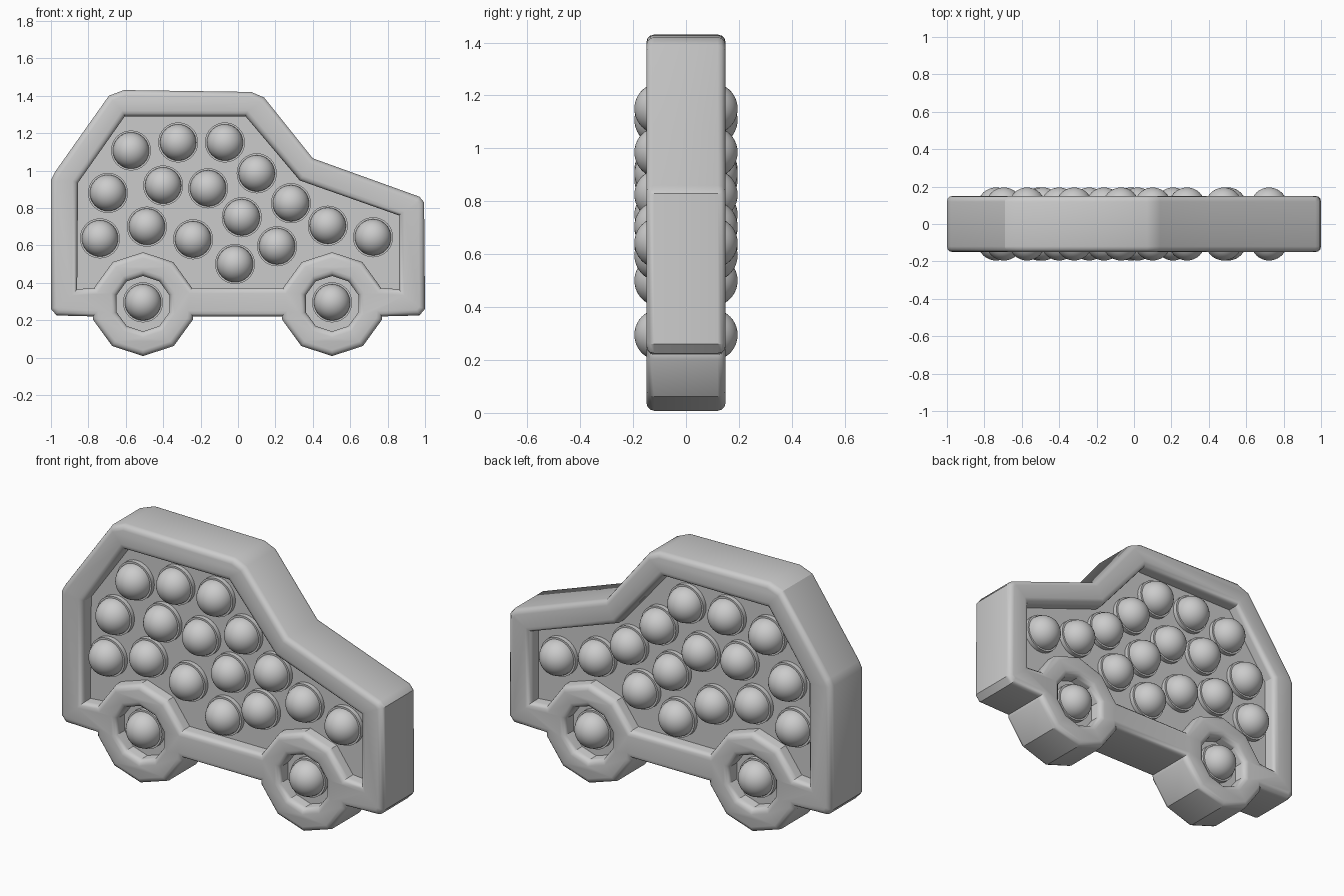
import bpy, bmesh, math
from mathutils import Matrix, Vector

cube = bpy.data.objects.get("Cube")
if cube:
    bpy.data.objects.remove(cube)

GREY = (0.6, 0.6, 0.6, 1)
mat = bpy.data.materials.new("silicone grey")
mat.use_nodes = True
mat.diffuse_color = GREY
mat.node_tree.nodes["Principled BSDF"].inputs["Base Color"].default_value = GREY

WHEELS = (-0.508, 0.503)
HUB_Z = 0.288
TYRE, HUB = 0.28, 0.148


def arc(cx, radius, start, stop, step):
    """Points of a ten-sided wheel between two angles."""
    return [(cx + radius * math.cos(math.radians(a)), HUB_Z + radius * math.sin(math.radians(a)))
            for a in range(start, stop, step)]


def extrude_outlines(name, outlines, half_depth, bevel=0.0, offset=0.0):
    """Fill closed outlines (inner ones become holes) and extrude along y."""
    curve = bpy.data.curves.new(name, "CURVE")
    curve.dimensions = "2D"
    curve.fill_mode = "BOTH"
    curve.extrude = half_depth - bevel
    curve.bevel_depth = bevel
    curve.bevel_resolution = 2
    curve.offset = offset - bevel
    for pts in outlines:
        spline = curve.splines.new("POLY")
        spline.points.add(len(pts) - 1)
        for p, (x, z) in zip(spline.points, pts):
            p.co = (x, z, 0, 1)
        spline.use_cyclic_u = True
    temp = bpy.data.objects.new(name + "_curve", curve)
    bpy.context.collection.objects.link(temp)
    bpy.context.view_layer.update()
    mesh = bpy.data.meshes.new_from_object(temp.evaluated_get(bpy.context.evaluated_depsgraph_get()))
    bpy.data.objects.remove(temp)
    mesh.transform(Matrix.Rotation(math.pi / 2, 4, "X"))
    bm = bmesh.new()
    bm.from_mesh(mesh)
    bmesh.ops.remove_doubles(bm, verts=bm.verts, dist=0.0005)
    bmesh.ops.recalc_face_normals(bm, faces=bm.faces)
    bm.to_mesh(mesh)
    bm.free()
    return add_object(name, mesh)


def add_object(name, mesh, angle=32):
    mesh.name = name
    mesh.materials.clear()
    mesh.materials.append(mat)
    obj = bpy.data.objects.new(name, mesh)
    bpy.context.collection.objects.link(obj)
    bpy.ops.object.select_all(action="DESELECT")
    obj.select_set(True)
    bpy.context.view_layer.objects.active = obj
    bpy.ops.object.shade_smooth_by_angle(angle=math.radians(angle))
    return obj


# Car silhouette, with the lower half of each wheel hanging below the sill
silhouette = [(-1, 0.95), (-1, 0.26), (-0.97, 0.225)]
for cx in WHEELS:
    silhouette += [(cx - 0.268, 0.22)] + arc(cx, TYRE, 198, 343, 36) + [(cx + 0.268, 0.22)]
silhouette += [(0.97, 0.225), (1, 0.26), (0.995, 0.83), (0.97, 0.86), (0.4, 1.065),
               (0.14, 1.39), (0.07, 1.42), (-0.61, 1.43), (-0.69, 1.4), (-0.98, 0.99)]

# Opening of the frame, following the upper half of each wheel
opening = [(-0.86, 0.365)]
for cx in WHEELS:
    opening += arc(cx, TYRE - 0.005, 162, 17, -36)
opening += [(0.86, 0.365), (0.86, 0.76), (0.33, 0.947), (0.04, 1.29), (-0.605, 1.29), (-0.855, 0.935)]
hubs = [arc(cx, HUB, 18, 360, 36) for cx in WHEELS]

extrude_outlines("car_frame", [silhouette, opening] + hubs, 0.15, bevel=0.03)

# Thin membranes that close the openings
extrude_outlines("body_membrane", [opening], 0.075, offset=0.008)
for side, hub in zip(("rear", "front"), hubs):
    extrude_outlines(side + "_wheel_membrane", [hub], 0.075, offset=0.008)

# Bubble: a dome on a short collar, the same on both sides
dome = [(0.097 * math.cos(t), 0.1 + 0.095 * math.sin(t))
        for t in (math.pi / 2 * i / 10 for i in range(10, -1, -1))]
half = dome + [(0.107, 0.1)]
profile = half + [(r, -y) for r, y in reversed(half)]
bm = bmesh.new()
verts = [bm.verts.new((r, y, 0)) for r, y in profile]
edges = [bm.edges.new(pair) for pair in zip(verts, verts[1:])]
bmesh.ops.spin(bm, geom=verts + edges, cent=(0, 0, 0), axis=(0, 1, 0), angle=math.tau, steps=32)
bmesh.ops.remove_doubles(bm, verts=bm.verts, dist=0.0005)
bmesh.ops.recalc_face_normals(bm, faces=bm.faces)
bubble_mesh = bpy.data.meshes.new("bubble")
bm.to_mesh(bubble_mesh)
bm.free()

bubbles = [(-0.572, 1.107), (-0.32, 1.15), (-0.07, 1.15), (-0.695, 0.88), (-0.4, 0.92), (-0.16, 0.905),
           (0.1, 0.985), (0.283, 0.825), (-0.738, 0.637), (-0.487, 0.7), (-0.24, 0.632), (0.02, 0.75),
           (-0.016, 0.5), (0.209, 0.595), (0.48, 0.705), (0.722, 0.643)]
for i, (x, z) in enumerate(bubbles):
    add_object(f"bubble_{i + 1}", bubble_mesh if i == 0 else bubble_mesh.copy()).location = (x, 0, z)
for side, cx in zip(("rear", "front"), WHEELS):
    add_object(side + "_wheel_bubble", bubble_mesh.copy()).location = (cx, 0, 0.295)
